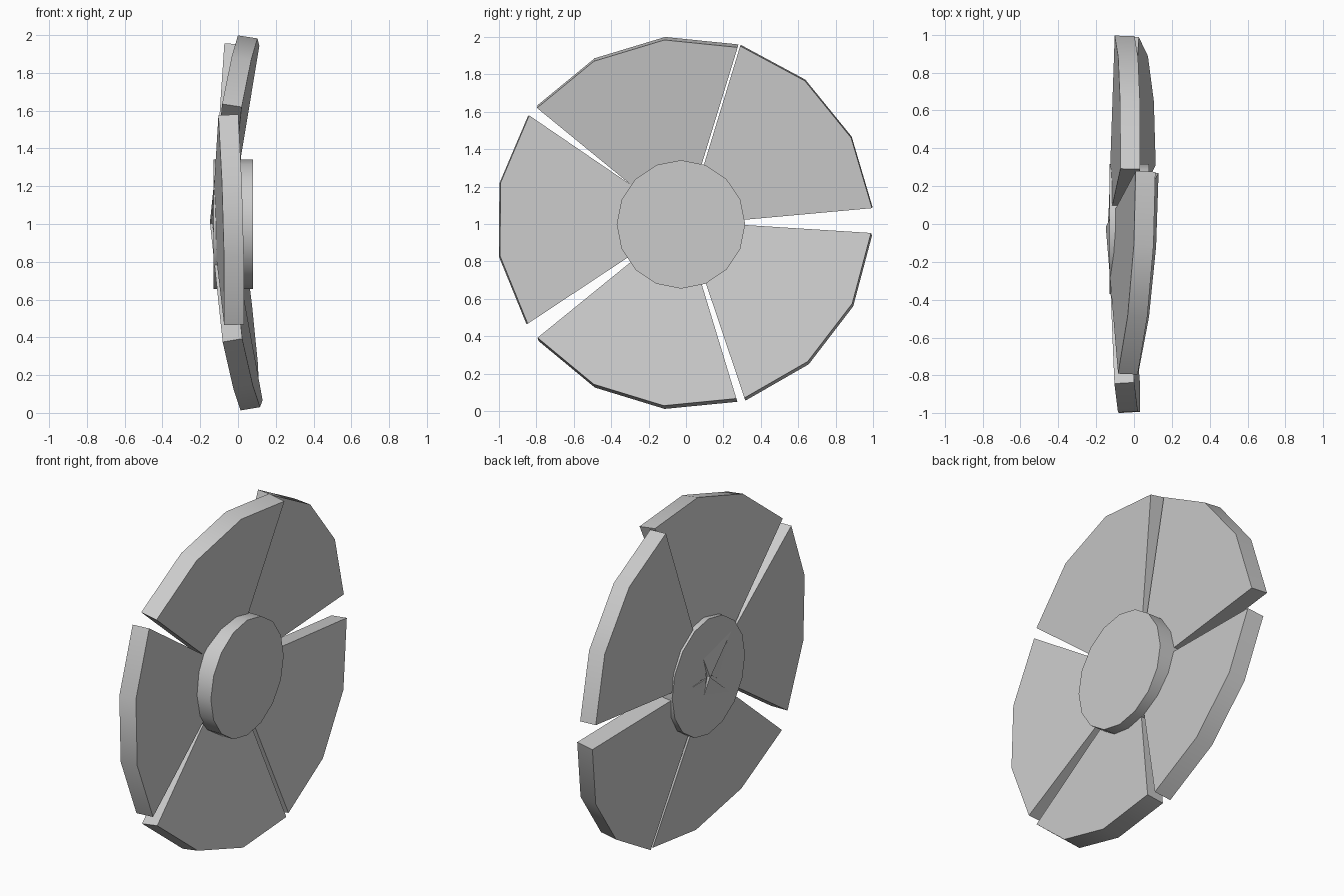
import bpy, bmesh, math
from mathutils import Vector, Matrix

cube = bpy.data.objects.get("Cube")
if cube:
    bpy.data.objects.remove(cube, do_unlink=True)

grey = bpy.data.materials.new("plain_grey")
grey.use_nodes = True
COLOUR = (0.6, 0.6, 0.6, 1)
grey.diffuse_color = COLOUR
grey.node_tree.nodes["Principled BSDF"].inputs["Base Color"].default_value = COLOUR

THICKNESS = 0.105
STEP = 22.6


def finish(name, bm):
    """Turn a bmesh into a smooth-edged grey object."""
    bmesh.ops.recalc_face_normals(bm, faces=bm.faces)
    mesh = bpy.data.meshes.new(name)
    bm.to_mesh(mesh)
    bm.free()
    mesh.materials.append(grey)
    obj = bpy.data.objects.new(name, mesh)
    bpy.context.collection.objects.link(obj)
    bpy.ops.object.select_all(action='DESELECT')
    obj.select_set(True)
    bpy.context.view_layer.objects.active = obj
    bpy.ops.object.shade_smooth_by_angle(angle=math.radians(30))


def blade(name, start, radius, centre, base, slope_y, slope_z):
    """Tilted wedge slab: apex at the hub, three rim segments."""
    cy, cz = centre
    outline = [(cy, cz)]
    for i in range(4):
        a = math.radians(start + STEP * i)
        outline.append((cy + radius * math.cos(a), cz + radius * math.sin(a)))
    bm = bmesh.new()
    verts = [bm.verts.new((base + slope_y * (y + 0.027) + slope_z * (z - 1), y, z))
             for y, z in outline]
    face = bm.faces.new(verts)
    normal = Vector((1, -slope_y, -slope_z)).normalized()
    top = bmesh.ops.extrude_face_region(bm, geom=[face], use_keep_orig=True)
    moved = [v for v in top["geom"] if isinstance(v, bmesh.types.BMVert)]
    bmesh.ops.translate(bm, verts=moved, vec=normal * THICKNESS)
    finish(name, bm)


# Five blades, each with its own tilt
blade("upper_front_blade", 72.9, 1.003, (-0.015, 1.0), -0.15, 0.041, 0.153)
blade("upper_back_blade", 5.2, 1.0, (0, 1.0), -0.137, 0.029, 0.058)
blade("lower_back_blade", -71.4, 0.995, (0, 1.0), -0.14, 0.052, -0.141)
blade("lower_front_blade", -140.9, 0.995, (-0.015, 1.003), -0.148, 0.05, -0.168)
blade("front_blade", 145.7, 0.997, (-0.02, 1.015), -0.137, -0.06, -0.027)

# Central hub
hub = bmesh.new()
bmesh.ops.create_cone(hub, cap_ends=True, segments=16, radius1=0.343, radius2=0.343,
                      depth=0.21,
                      matrix=Matrix.Translation((-0.025, -0.027, 0.998))
                      @ Matrix.Rotation(math.pi / 2, 4, 'Y'))
finish("hub", hub)
